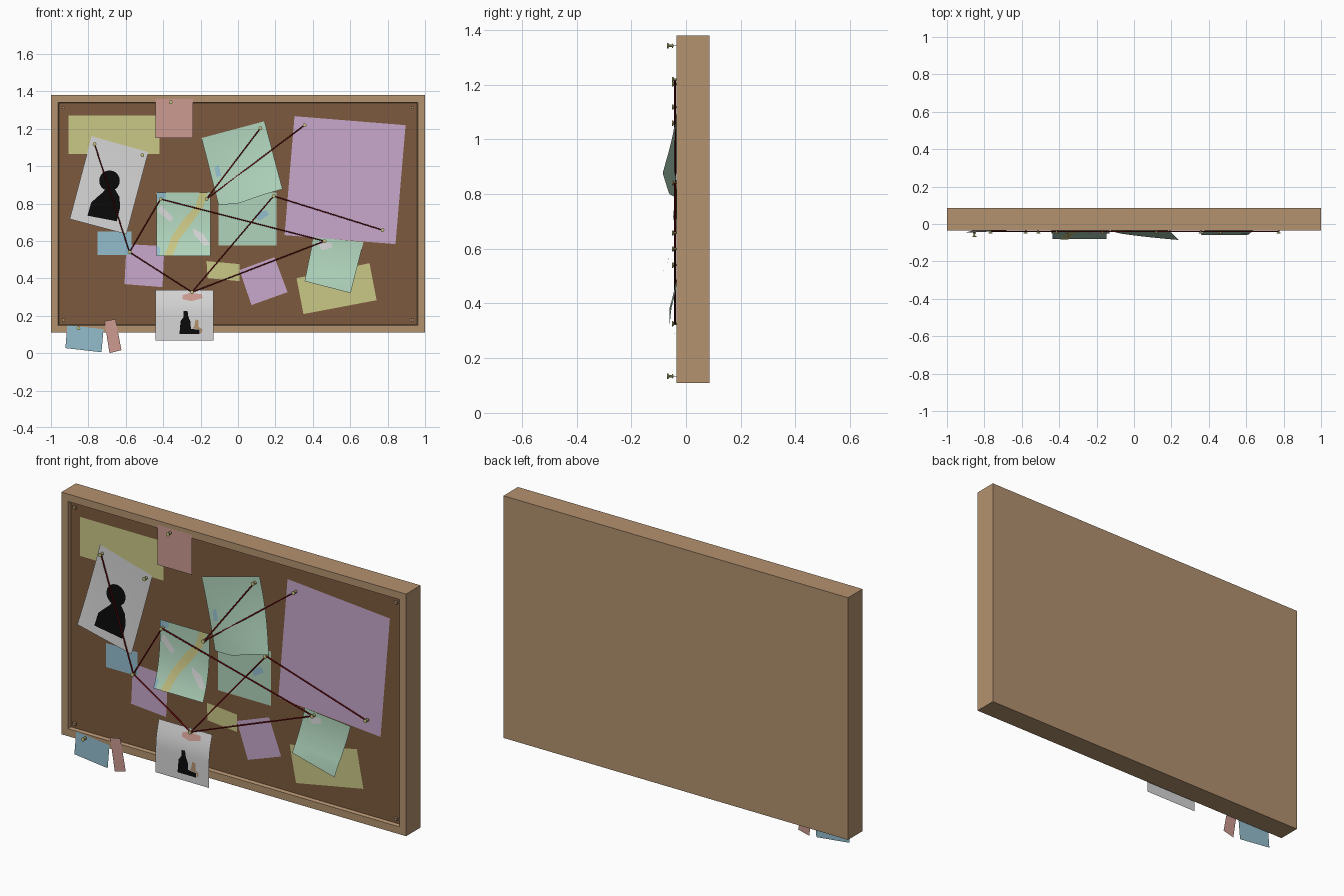
import bpy, bmesh, math
from mathutils import Vector

if "Cube" in bpy.data.objects:
    bpy.data.objects.remove(bpy.data.objects["Cube"])

def mat(name, r, g, b):
    m = bpy.data.materials.new(name)
    m.diffuse_color = (r, g, b, 1)
    m.use_nodes = True
    m.node_tree.nodes["Principled BSDF"].inputs["Base Color"].default_value = m.diffuse_color
    return m

WOOD = mat("wood", 0.456, 0.287, 0.162)
CORK = mat("cork", 0.202, 0.102, 0.048)
YELLOW = mat("yellow", 0.597, 0.578, 0.238)
PINK = mat("pink", 0.61, 0.328, 0.283)
PURPLE = mat("purple", 0.578, 0.392, 0.597)
GREEN = mat("green", 0.434, 0.658, 0.503)
BLUE = mat("blue", 0.296, 0.515, 0.617)
WHITE = mat("white", 0.672, 0.672, 0.672)
BLACK = mat("black", 0.003, 0.003, 0.003)
RED = mat("red", 0.25, 0.004, 0.005)

CORK_Y, FRAME_Y = -0.017, -0.035

def finish(name, bm, *mats, smooth=False):
    me = bpy.data.meshes.new(name)
    bm.to_mesh(me)
    bm.free()
    for m in mats:
        me.materials.append(m)
    ob = bpy.data.objects.new(name, me)
    bpy.context.collection.objects.link(ob)
    if smooth:
        for p in me.polygons:
            p.use_smooth = True
    return ob

# Board: box with a recessed cork panel in the front
bm = bmesh.new()
bmesh.ops.create_cube(bm, size=1)
for v in bm.verts:
    v.co = (v.co.x * 2, 0.025 + v.co.y * 0.12, 0.745 + v.co.z * 1.27)
bm.normal_update()
front = [f for f in bm.faces if f.normal.y < -0.9]
bmesh.ops.inset_region(bm, faces=front, thickness=0.055)
bmesh.ops.inset_region(bm, faces=front, thickness=0.006)
for v in front[0].verts:
    v.co.y = CORK_Y
front[0].material_index = 1
finish("board", bm, WOOD, CORK)

# Small blocks in the inner corners
for sx in (-1, 1):
    for z in (0.177, 1.313):
        bm = bmesh.new()
        bmesh.ops.create_cube(bm, size=1)
        for v in bm.verts:
            v.co = (sx * 0.933 + v.co.x * 0.014, -0.023 + v.co.y * 0.014, z + v.co.z * 0.014)
        finish("corner_block", bm, WOOD)

# Sheets: outline polygon cut into a grid, then bent by curl(u, v)
N = 10

def sheet(name, m, corners, y, curl=None, outline=None, lift=0.0):
    tl, tr, bl = (Vector(c) for c in (corners[0], corners[1], corners[3]))
    a, b = tr - tl, bl - tl
    det = a.x * b.y - a.y * b.x
    bm = bmesh.new()
    bm.faces.new([bm.verts.new((x, 0, z)) for x, z in (outline or corners)])
    if curl:
        for along, other in ((a, b), (b, a)):
            for i in range(1, N):
                p = tl + along * (i / N)
                bmesh.ops.bisect_plane(bm, geom=bm.verts[:] + bm.edges[:] + bm.faces[:],
                                       plane_co=(p.x, 0, p.y),
                                       plane_no=(other.y, 0, -other.x))
    bm.normal_update()
    bmesh.ops.reverse_faces(bm, faces=[f for f in bm.faces if f.normal.y > 0])
    for v in bm.verts:
        d = Vector((v.co.x, v.co.z)) - tl
        u = min(max((d.x * b.y - d.y * b.x) / det, 0), 1)
        w = min(max((a.x * d.y - a.y * d.x) / det, 0), 1)
        v.co.y = y - lift - (curl(u, w) if curl else 0)
    return finish(name, bm, m, smooth=bool(curl))

def rect(x0, x1, z0, z1):
    return [(x0, z1), (x1, z1), (x1, z0), (x0, z0)]

def decal(name, m, base, outline):
    sheet(name, m, *base, outline=outline, lift=0.002)

# Flat notes
sheet("yellow_note", YELLOW, rect(-0.905, -0.42, 1.065, 1.27), -0.019)
sheet("pink_note", PINK, rect(-0.44, -0.24, 1.15, 1.36), -0.038)
sheet("blue_note", BLUE, rect(-0.75, -0.57, 0.524, 0.65), -0.021)
sheet("purple_note", PURPLE, [(-0.596, 0.583), (-0.393, 0.572), (-0.404, 0.353), (-0.607, 0.369)], -0.019)
sheet("small_yellow_note", YELLOW, [(-0.168, 0.492), (0.008, 0.476), (0.008, 0.385), (-0.163, 0.401)], -0.019)
sheet("small_purple_note", PURPLE, [(0.008, 0.444), (0.195, 0.513), (0.265, 0.326), (0.072, 0.257)], -0.021)
sheet("large_purple_sheet", PURPLE, [(0.302, 1.267), (0.896, 1.219), (0.842, 0.583), (0.249, 0.631)], -0.021)
sheet("lower_yellow_note", YELLOW, [(0.313, 0.401), (0.703, 0.481), (0.741, 0.283), (0.35, 0.209)], -0.019)
sheet("hanging_blue_note", BLUE, [(-0.912, 0.15), (-0.719, 0.128), (-0.73, 0.005), (-0.923, 0.027)], -0.038)
sheet("hanging_pink_note", PINK, [(-0.714, 0.171), (-0.655, 0.182), (-0.623, 0.016), (-0.687, 0.0)], -0.040)

# Portrait photo with silhouette
portrait = ([(-0.783, 1.16), (-0.479, 1.075), (-0.596, 0.636), (-0.90, 0.717)], -0.025,
            lambda u, v: 0.022 * v * v * (1 - 0.7 * u))
sheet("portrait_photo", WHITE, *portrait)
decal("portrait_head", BLACK, portrait,
      [(-0.687 + 0.055 * math.cos(i * math.pi / 10), 0.922 + 0.055 * math.sin(i * math.pi / 10)) for i in range(20)])
decal("portrait_body", BLACK, portrait,
      [(-0.805, 0.735), (-0.785, 0.805), (-0.75, 0.837), (-0.722, 0.86), (-0.70, 0.89), (-0.66, 0.88),
       (-0.634, 0.835), (-0.63, 0.78), (-0.648, 0.705)])

# Street map with road and patches
street = (rect(-0.435, -0.147, 0.52, 0.86), -0.025, lambda u, v: 0.055 * v ** 3)
sheet("street_map", GREEN, *street)
decal("map_road", YELLOW, street,
      [(-0.393, 0.52), (-0.35, 0.52), (-0.313, 0.61), (-0.249, 0.695), (-0.184, 0.786), (-0.163, 0.86),
       (-0.206, 0.86), (-0.227, 0.786), (-0.291, 0.717), (-0.356, 0.62)])
decal("map_block_left", WHITE, street, [(-0.41, 0.791), (-0.345, 0.722), (-0.361, 0.70), (-0.43, 0.759)])
decal("map_block_right", WHITE, street, [(-0.243, 0.668), (-0.184, 0.636), (-0.15, 0.58), (-0.18, 0.575), (-0.238, 0.636)])
decal("map_pond_top", BLUE, street, [(-0.434, 0.858), (-0.385, 0.858), (-0.385, 0.83), (-0.434, 0.815)])
decal("map_pond_bottom", BLUE, street, [(-0.434, 0.575), (-0.415, 0.56), (-0.42, 0.522), (-0.434, 0.522)])

# Folded map: flat lower half and lifted upper half
lower = (rect(-0.104, 0.206, 0.575, 0.86), -0.019)
sheet("folded_map_lower", GREEN, *lower)
decal("lower_map_pond", BLUE, lower, [(0.09, 0.74), (0.15, 0.765), (0.165, 0.74), (0.11, 0.705)])
upper = ([(-0.195, 1.15), (0.142, 1.24), (0.238, 0.877), (-0.104, 0.791)], -0.025,
         lambda u, v: v * v * (0.018 + 0.042 * u ** 0.7))
sheet("folded_map_upper", GREEN, *upper,
      outline=upper[0][:3] + [(0.12, 0.842), (0.008, 0.802), (-0.104, 0.791)])
decal("upper_map_pond", BLUE, upper, [(-0.125, 0.99), (-0.105, 1.01), (-0.09, 0.95), (-0.115, 0.94)])

# Small green map at the lower right
corner = ([(0.404, 0.62), (0.671, 0.594), (0.602, 0.321), (0.356, 0.385)], -0.024, lambda u, v: 0.036 * v * v)
sheet("corner_map", GREEN, *corner)
decal("corner_map_patch", WHITE, corner, [(0.42, 0.595), (0.50, 0.59), (0.505, 0.565), (0.45, 0.55)])

# Evidence photo draped over the bottom rail
evidence = (rect(-0.441, -0.131, 0.067, 0.337), -0.026,
            lambda u, v: 0.026 * math.sin(min(v * 2, 1) * math.pi / 2))
sheet("evidence_photo", WHITE, *evidence)
decal("photo_smear", PINK, evidence,
      [(-0.297, 0.31), (-0.26, 0.321), (-0.195, 0.316), (-0.19, 0.294), (-0.249, 0.278), (-0.297, 0.289)])
decal("photo_bottle", BLACK, evidence,
      [(-0.313, 0.102), (-0.307, 0.171), (-0.291, 0.193), (-0.291, 0.225), (-0.27, 0.225), (-0.265, 0.193),
       (-0.254, 0.17), (-0.252, 0.13), (-0.206, 0.125), (-0.206, 0.102)])
decal("photo_figure", WOOD, evidence,
      [(-0.245, 0.132), (-0.235, 0.14), (-0.227, 0.18), (-0.21, 0.175), (-0.21, 0.14), (-0.19, 0.128),
       (-0.193, 0.11), (-0.203, 0.104), (-0.203, 0.128)])

# Push pins
PROFILE = [(0.0015, 0), (0.0015, 0.011), (0.008, 0.012), (0.008, 0.015), (0.004, 0.018),
           (0.004, 0.026), (0.01, 0.030), (0.01, 0.034), (0.0, 0.035)]

def pin(x, z, y):
    bm = bmesh.new()
    rings = [[bm.verts.new((x + r * math.cos(k * math.pi / 5), y - h, z + r * math.sin(k * math.pi / 5)))
              for k in range(10)] for r, h in PROFILE]
    for p, q in zip(rings, rings[1:]):
        for k in range(10):
            bm.faces.new((p[k], p[k - 1], q[k - 1], q[k]))
    bmesh.ops.remove_doubles(bm, verts=bm.verts[:], dist=1e-5)
    bmesh.ops.recalc_face_normals(bm, faces=bm.faces[:])
    finish("push_pin", bm, YELLOW)

A, B, C, D, E = (-0.767, 1.118), (-0.58, 0.54), (-0.414, 0.824), (-0.168, 0.824), (0.19, 0.84)
F, G, H, I, J = (0.12, 1.203), (0.356, 1.219), (0.773, 0.658), (0.463, 0.599), (-0.246, 0.326)
for p in (A, B, C, D, E, F, G, H, I, J, (-0.511, 1.059)):
    pin(*p, CORK_Y)
for p in ((-0.36, 1.342), (-0.853, 0.134)):
    pin(*p, FRAME_Y)

# Red strings between pins
for p, q in ((A, B), (B, C), (C, I), (B, J), (J, E), (E, H), (J, I), (D, F), (D, G)):
    cu = bpy.data.curves.new("string", 'CURVE')
    cu.dimensions = '3D'
    cu.bevel_depth = 0.0035
    cu.bevel_resolution = 1
    s = cu.splines.new('POLY')
    s.points.add(1)
    for pt, (x, z) in zip(s.points, (p, q)):
        pt.co = (x, -0.040, z, 1)
    cu.materials.append(RED)
    bpy.context.collection.objects.link(bpy.data.objects.new("string", cu))
